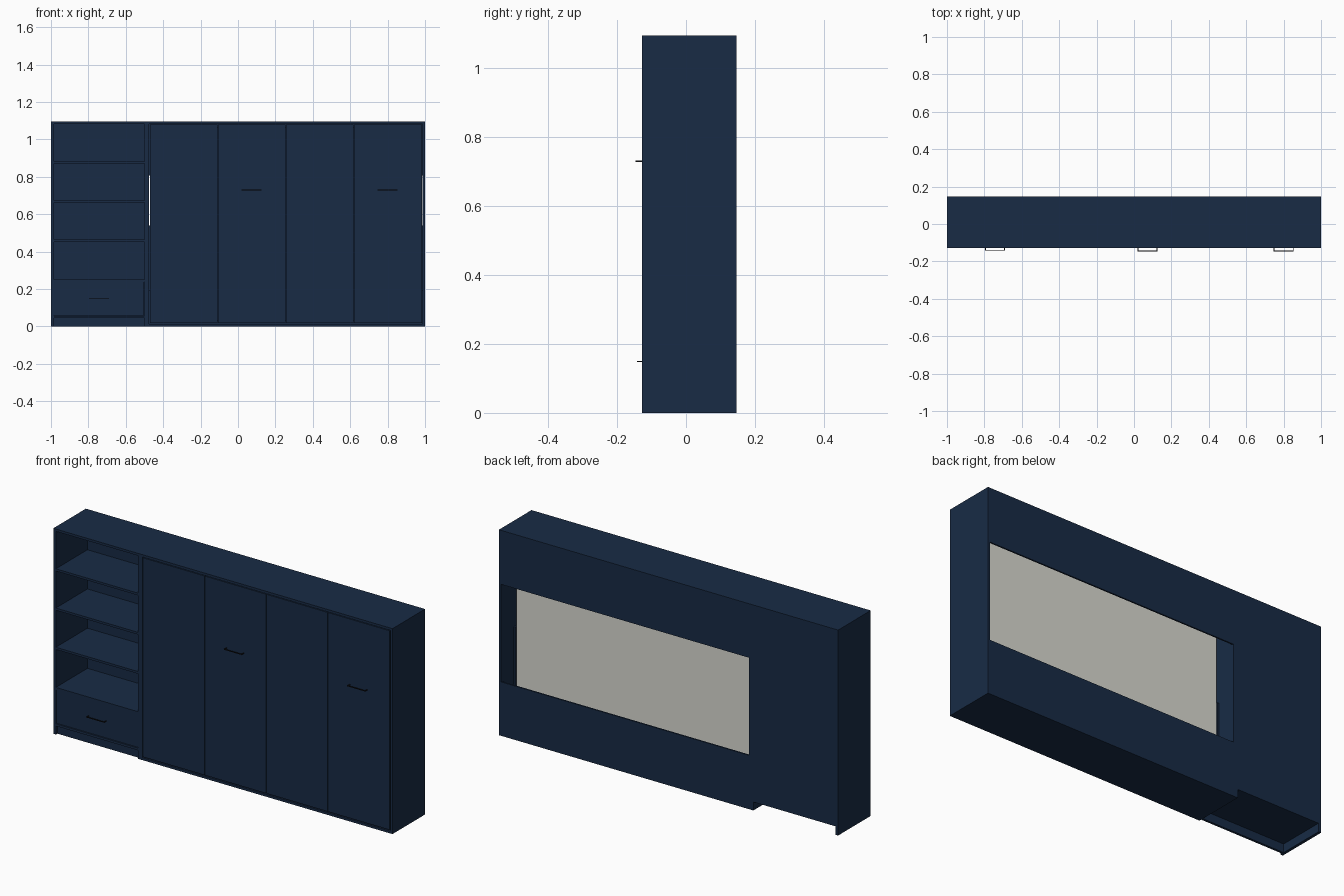
import bpy

if "Cube" in bpy.data.objects:
    bpy.data.objects.remove(bpy.data.objects["Cube"])


def material(name, rgb):
    m = bpy.data.materials.new(name)
    m.diffuse_color = (*rgb, 1)
    m.use_nodes = True
    m.node_tree.nodes["Principled BSDF"].inputs["Base Color"].default_value = m.diffuse_color
    return m


NAVY = material("navy", (0.009, 0.024, 0.06))
BLACK = material("black", (0.008, 0.008, 0.009))
CREAM = material("cream", (0.7, 0.7, 0.64))
T = 0.0125                       # board thickness
FRONT, BACK, TOP = -0.127, 0.147, 1.095
SPLIT = -0.4875                  # bookcase / bed cabinet joint


def box(name, x, y, z, mat=NAVY):
    bpy.ops.mesh.primitive_cube_add(size=1, location=[(a + b) / 2 for a, b in (x, y, z)])
    ob = bpy.context.object
    ob.name = name
    ob.scale = [b - a for a, b in (x, y, z)]
    bpy.ops.object.transform_apply(location=False, rotation=False)
    ob.data.materials.append(mat)
    return ob


def handle(name, x, y, z, depth):
    r = 0.002
    box(name + "_bar", (x - 0.053, x + 0.053), (y - depth, y - depth + 2 * r), (z - r, z + r), BLACK)
    for s, side in ((-1, "left"), (1, "right")):
        c = x + s * 0.051
        box(f"{name}_{side}_post", (c - r, c + r), (y - depth + 2 * r, y), (z - r, z + r), BLACK)


full = (FRONT, BACK)
inner = (FRONT, BACK - 0.008)
back = (BACK - 0.008, BACK)

# Bookcase carcass
L, R = -1 + 0.015, SPLIT - T
box("bookcase_left_side", (-1, L), full, (0, TOP))
box("bookcase_right_side", (R, SPLIT), full, (0, TOP))
box("bookcase_top", (L, R), full, (TOP - T, TOP))
box("bookcase_back", (L, R), back, (0.045, TOP - T))
box("bookcase_plinth", (L, R), (FRONT + 0.012, FRONT + 0.024), (0, 0.045))
for i, z in enumerate((0.051, 0.245, 0.459, 0.668, 0.877)):
    box(f"shelf_{i}", (L, R), inner, (z - 0.006, z + 0.006))

# Drawer
box("drawer_front", (L + 0.002, R - 0.002), (FRONT + 0.004, FRONT + 0.016), (0.059, 0.237))
for x0, side in ((L + 0.01, "left"), (R - 0.02, "right")):
    box(f"drawer_{side}_side", (x0, x0 + 0.01), (FRONT + 0.016, 0.12), (0.065, 0.2))
box("drawer_back", (L + 0.02, R - 0.02), (0.11, 0.12), (0.065, 0.2))
box("drawer_bottom", (L + 0.02, R - 0.02), (FRONT + 0.016, 0.11), (0.065, 0.071))
handle("drawer_handle", -0.743, FRONT + 0.004, 0.149, 0.019)

# Bed cabinet carcass with open band in the back
L, R = SPLIT + T, 1 - T
box("bed_left_side", (SPLIT, L), full, (0, TOP))
box("bed_right_side", (R, 1), full, (0, TOP))
box("bed_top", (L, R), full, (TOP - T, TOP))
box("bed_bottom", (L, R), full, (0, T))
box("lower_back_panel", (L, R), back, (T, 0.287))
box("upper_back_panel", (L, R), back, (0.807, TOP - T))

# Four front panels with fine seams
x0, x1, n = L + 0.004, R - 0.005, 4
w = (x1 - x0) / n
g = 0.0013
for i in range(n):
    a = x0 + i * w
    box(f"front_panel_{i}", (a + g * (i > 0), a + w - g * (i < n - 1)),
        (FRONT, FRONT + T), (0.018, 1.079))
handle("centre_handle", 0.072, FRONT, 0.73, 0.02)
handle("end_handle", 0.8, FRONT, 0.73, 0.02)

# Folded bed
box("bed_base", (x0 + 0.002, x1 - 0.002), (FRONT + T + 0.001, FRONT + 0.03), (0.03, 1.065))
box("mattress", (x0 + 0.008, x1 - 0.01), (FRONT + 0.03, 0.037), (0.04, 1.055), CREAM)
for a, side in ((L, "left"), (R - 0.008, "right")):
    box(f"{side}_hinge_bracket", (a, a + 0.008), (-0.01, 0.042), (0.19, 0.54))
